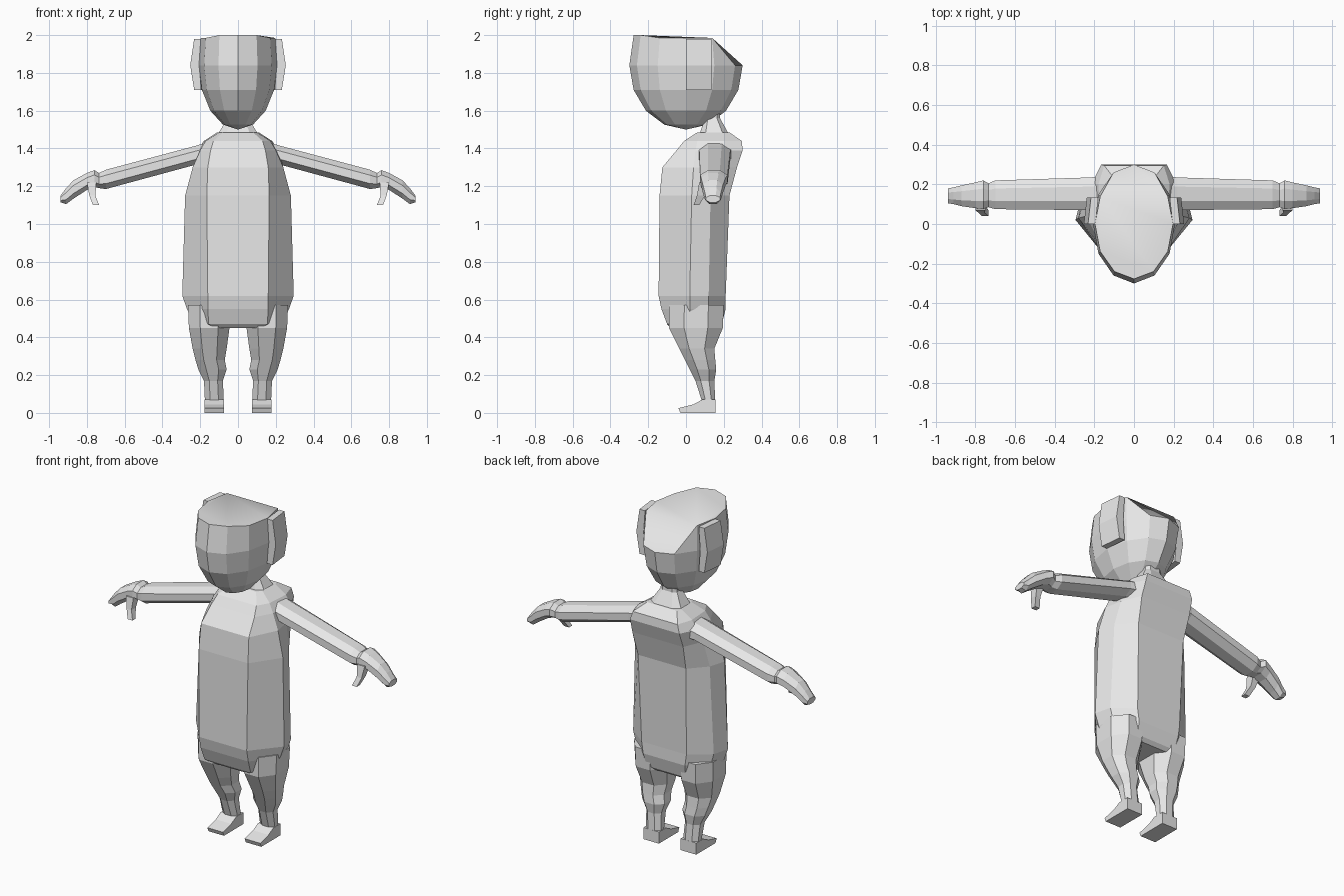
import bpy, bmesh, math

if "Cube" in bpy.data.objects:
    bpy.data.objects.remove(bpy.data.objects["Cube"])

grey = bpy.data.materials.new("plain_grey")
grey.diffuse_color = (0.8, 0.8, 0.8, 1)
grey.use_nodes = True
grey.node_tree.nodes["Principled BSDF"].inputs["Base Color"].default_value = grey.diffuse_color


def loft(name, rings, mirror=False):
    """Skin a stack of equal-length point rings and cap both ends."""
    bm = bmesh.new()
    rows = [[bm.verts.new(p) for p in ring] for ring in rings]
    n = len(rings[0])
    for a, b in zip(rows, rows[1:]):
        for i in range(n):
            j = (i + 1) % n
            bm.faces.new((a[i], a[j], b[j], b[i]))
    bm.faces.new(rows[0])
    bm.faces.new(rows[-1])
    bmesh.ops.remove_doubles(bm, verts=bm.verts[:], dist=0.0005)
    bmesh.ops.recalc_face_normals(bm, faces=bm.faces[:])
    mesh = bpy.data.meshes.new(name)
    bm.to_mesh(mesh)
    bm.free()
    mesh.materials.append(grey)
    ob = bpy.data.objects.new(name, mesh)
    bpy.context.collection.objects.link(ob)
    if mirror:
        ob.modifiers.new("mirror", 'MIRROR')
    return ob


def octagon(a0, a1, b0, b1, cut=0.28):
    """Rectangle with cut corners, as 2D points."""
    da, db = (a1 - a0) * cut, (b1 - b0) * cut
    return [(a0 + da, b0), (a1 - da, b0), (a1, b0 + db), (a1, b1 - db),
            (a1 - da, b1), (a0 + da, b1), (a0, b1 - db), (a0, b0 + db)]


# Torso: half sections (front, side, rear side, back) mirrored into rings
torso = [
    (0.45, (.12, -.08), (.20, .02), (.20, .10), (.12, .17)),
    (0.47, (.155, -.10), (.23, .02), (.22, .11), (.13, .19)),
    (0.55, (.16, -.13), (.27, .02), (.25, .12), (.14, .21)),
    (0.62, (.16, -.145), (.295, .02), (.27, .12), (.15, .21)),
    (1.15, (.165, -.14), (.28, .03), (.25, .13), (.16, .23)),
    (1.30, (.16, -.125), (.24, .04), (.22, .15), (.17, .27)),
    (1.39, (.145, -.05), (.20, .05), (.215, .20), (.165, .30)),
    (1.44, (.13, -.01), (.17, .06), (.18, .20), (.15, .295)),
    (1.485, (.08, .06), (.10, .09), (.11, .20), (.10, .23)),
]
loft("torso", [[(x, y, z) for x, y in half] + [(-x, y, z) for x, y in reversed(half)]
               for z, *half in torso])

# Neck
neck = [(1.47, .11, .07, .23), (1.56, .055, .10, .18), (1.66, .05, .09, .18)]
loft("neck", [[(x, y, z) for x, y in octagon(-w, w, y0, y1, .2)]
              for z, w, y0, y1 in neck])

# Head: twelve-sided ellipsoid bowl, cut flat on top and sloped at the rear
RX, RY, RZ, CZ = .207, .30, .34, 1.84


def head_ring(lat):
    c, s = math.cos(math.radians(lat)), math.sin(math.radians(lat))
    return [(RX * c * math.sin(math.radians(t)), -RY * c * math.cos(math.radians(t)),
             CZ + RZ * s) for t in range(0, 360, 30)]


equator, rim = head_ring(0), head_ring(22.5)
top = [equator[i] if i in (5, 6, 7) else
       (rim[i][0] * 1.03, rim[i][1], 2.0 if i in (0, 1, 11) else 1.985) for i in range(12)]
head = loft("head", [head_ring(a) for a in (-89.9, -67.5, -45, -22.5)] + [equator, top])

# Split the crown from the rear slope and smooth both
bm = bmesh.new()
bm.from_mesh(head.data)
corners = [v for v in bm.verts if v.co.z > 1.95 and v.co.y > .1]
bmesh.ops.connect_verts(bm, verts=corners)
for f in bm.faces:
    f.smooth = len(f.verts) >= 5 and f.calc_center_median().z > 1.85
bm.to_mesh(head.data)
bm.free()

# Ears: thin bent plates at the sides of the head
ear_profile = [(.195, 1.98), (.232, 1.98), (.253, 1.84), (.232, 1.71), (.195, 1.71), (.205, 1.84)]
loft("ears", [[(x - dx, y, z) for x, z in ear_profile] for y, dx in ((0, 0), (.135, .015))], True)

# Legs
leg = [
    (.57, .04, .265, -.09, .20), (.45, .045, .26, -.09, .195), (.34, .06, .24, -.035, .15),
    (.28, .07, .225, -.005, .155), (.23, .06, .21, .02, .16), (.17, .08, .18, .05, .15),
    (.06, .075, .175, .085, .155), (0, .075, .175, .085, .155),
]
loft("legs", [[(x, y, z) for x, y in octagon(x0, x1, y0, y1)]
              for z, x0, x1, y0, y1 in leg], True)

# Feet: wedge profile spanning the foot width
foot_profile = [(.155, 0), (.155, .07), (.085, .07), (.04, .045), (-.04, .025), (-.03, 0)]
loft("feet", [[(x, y, z) for y, z in foot_profile] for x in (.073, .177)], True)

# Arms with hands
arm = [
    (.14, 1.32, 1.44, .07, .245), (.22, 1.315, 1.415, .07, .235), (.70, 1.185, 1.287, .075, .22),
    (.735, 1.19, 1.27, .085, .205), (.76, 1.195, 1.285, .075, .22), (.80, 1.18, 1.27, .08, .21),
    (.87, 1.135, 1.232, .09, .195), (.91, 1.105, 1.19, .10, .185), (.94, 1.115, 1.15, .105, .18),
]
loft("arms", [[(x, y, z) for y, z in octagon(y0, y1, z0, z1)]
              for x, z0, z1, y0, y1 in arm], True)

# Thumbs
thumb = [(1.22, .75, .80, .07, .13), (1.15, .755, .787, .058, .10), (1.10, .735, .768, .04, .07)]
loft("thumbs", [[(x0, y0, z), (x1, y0, z), (x1, y1, z), (x0, y1, z)]
                for z, x0, x1, y0, y1 in thumb], True)
